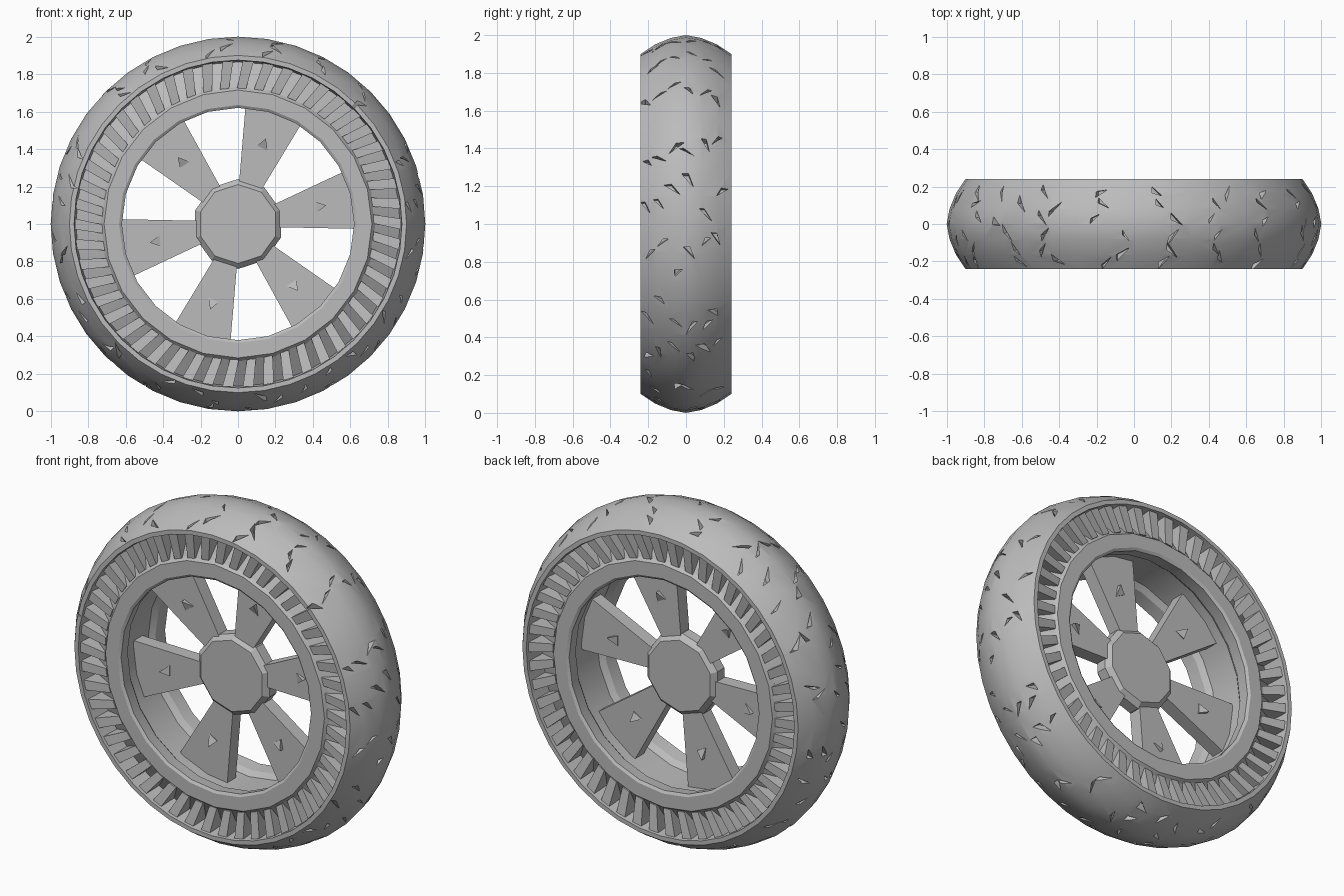
import bpy, bmesh, math, random
from mathutils import Matrix, Vector

if "Cube" in bpy.data.objects:
    bpy.data.objects.remove(bpy.data.objects["Cube"], do_unlink=True)
random.seed(7)

grey = bpy.data.materials.new("matte_grey")
grey.use_nodes = True
grey.diffuse_color = (0.5, 0.5, 0.5, 1)
grey.node_tree.nodes["Principled BSDF"].inputs["Base Color"].default_value = (0.5, 0.5, 0.5, 1)
CENTRE = Vector((0, 0, 1))


def place(r, angle, y):
    """Point at a radius and angle around the axle."""
    return CENTRE + Vector((r * math.cos(angle), y, r * math.sin(angle)))


def finish(name, bm, smooth=None):
    bmesh.ops.recalc_face_normals(bm, faces=bm.faces)
    mesh = bpy.data.meshes.new(name)
    bm.to_mesh(mesh)
    bm.free()
    mesh.materials.append(grey)
    ob = bpy.data.objects.new(name, mesh)
    bpy.context.collection.objects.link(ob)
    if smooth:
        shade(ob, smooth)
    return ob


def shade(ob, degrees):
    bpy.ops.object.select_all(action='DESELECT')
    ob.select_set(True)
    bpy.context.view_layer.objects.active = ob
    bpy.ops.object.shade_smooth_by_angle(angle=math.radians(degrees))


def lathe(bm, half, steps, turn=0):
    """Revolve a half profile of (radius, y), mirrored in y, into a closed ring."""
    profile = half + [(r, -y) for r, y in reversed(half) if y > 0]
    rings = [[bm.verts.new(place(r, turn + math.tau * i / steps, y)) for r, y in profile]
             for i in range(steps)]
    n = len(profile)
    for i in range(steps):
        a, b = rings[i], rings[(i + 1) % steps]
        for j in range(n):
            k = (j + 1) % n
            bm.faces.new((a[j], a[k], b[k], b[j]))


def prism(bm, a, b):
    """Solid between two matching polygons."""
    va, vb = [bm.verts.new(p) for p in a], [bm.verts.new(p) for p in b]
    bm.faces.new(va)
    bm.faces.new(list(reversed(vb)))
    for i in range(len(va)):
        k = (i + 1) % len(va)
        bm.faces.new((va[i], vb[i], vb[k], va[k]))


# Tyre: rounded crown, flat shoulder lip and sloping sidewall trough
bm = bmesh.new()
lathe(bm, [(1.0, 0), (0.985, 0.08), (0.95, 0.165), (0.9, 0.24), (0.875, 0.24),
           (0.865, 0.11), (0.72, 0.2), (0.7, 0.1)], 40)
tyre = finish("tyre", bm)

# Worn tread cuts: bent sliver notches scattered over the crown
bm = bmesh.new()
rows = [-0.2, -0.14, -0.06, 0.02, 0.1, 0.17]
for row in rows:
    for i in range(20):
        ang = math.tau * (i + random.uniform(0.1, 0.75)) / 20
        y = row + random.uniform(-0.015, 0.015)
        top = 1.03 - 1.9 * y * y
        along, wide = random.uniform(0.04, 0.085), random.uniform(0.012, 0.026)
        tilt = random.choice((-1, 1)) * random.uniform(0.01, 0.04)
        outline = [(-along / 2, -tilt), (along / 2, tilt - wide), (along / 2, tilt + wide)]
        deep = top - 0.07
        prism(bm, [place(top, ang + t, y + s) for t, s in outline],
              [place(deep, ang + t * 0.8, y + s * 0.8) for t, s in outline])
cutter = finish("tread_cutter", bm)
cutter.hide_render = True
cut = tyre.modifiers.new("tread_cuts", 'BOOLEAN')
cut.operation, cut.solver, cut.object = 'DIFFERENCE', 'EXACT', cutter
cut.use_self = True
bpy.context.view_layer.objects.active = tyre
bpy.ops.object.modifier_apply(modifier=cut.name)
bpy.data.objects.remove(cutter, do_unlink=True)
shade(tyre, 32)

# Sidewall ribs: wedges that stand on the sloping trough on both sides
bm = bmesh.new()
RIBS = 50
for side in (-1, 1):
    for i in range(RIBS):
        ang = math.tau * i / RIBS
        section = [(0.87, 0.225), (0.725, 0.205), (0.725, 0.17), (0.87, 0.09)]
        prism(bm, [place(r, ang - 0.033 + (0.87 - r) * 0.25, side * y) for r, y in section],
              [place(r, ang + 0.033 + (0.87 - r) * 0.25, side * y) for r, y in section])
finish("sidewall_ribs", bm)

# Rim: faceted flange on each side with a stepped barrel between
bm = bmesh.new()
lathe(bm, [(0.655, 0), (0.655, 0.1), (0.63, 0.13), (0.62, 0.205), (0.635, 0.215),
           (0.715, 0.215), (0.735, 0.19), (0.735, 0.02)], 24)
finish("rim", bm, 25)

# Spokes: six flared blades, each with a small chipped mark on both faces
bm = bmesh.new()
marks = bmesh.new()
for i in range(6):
    ang = math.radians(12 + 60 * i)
    spin = Matrix.Rotation(-ang, 3, 'Y')
    plan = [(0.2, -0.06), (0.67, -0.17), (0.67, 0.17), (0.2, 0.06)]
    prism(bm, [CENTRE + spin @ Vector((x, -0.04, z)) for x, z in plan],
          [CENTRE + spin @ Vector((x, 0.04, z)) for x, z in plan])
    for side in (-1, 1):
        chip = [(0.42, -0.03), (0.48, 0.0), (0.43, 0.03)]
        prism(marks, [CENTRE + spin @ Vector((x, side * 0.03, z)) for x, z in chip],
              [CENTRE + spin @ Vector((x, side * (0.038 + 0.03 * (x - 0.41) / 0.07), z))
               for x, z in chip])
finish("spokes", bm)
finish("spoke_chips", marks)

# Hub: ten-sided cap with a bevelled edge
bm = bmesh.new()
bmesh.ops.create_cone(bm, cap_ends=True, segments=10, radius1=0.24, radius2=0.24, depth=0.12,
                      matrix=Matrix.Translation(CENTRE) @ Matrix.Rotation(math.pi / 2, 4, 'X'))
rims = [e for e in bm.edges if abs(e.verts[0].co.y - e.verts[1].co.y) < 0.01]
bmesh.ops.bevel(bm, geom=rims, offset=0.028, segments=1, affect='EDGES')
finish("hub", bm)
